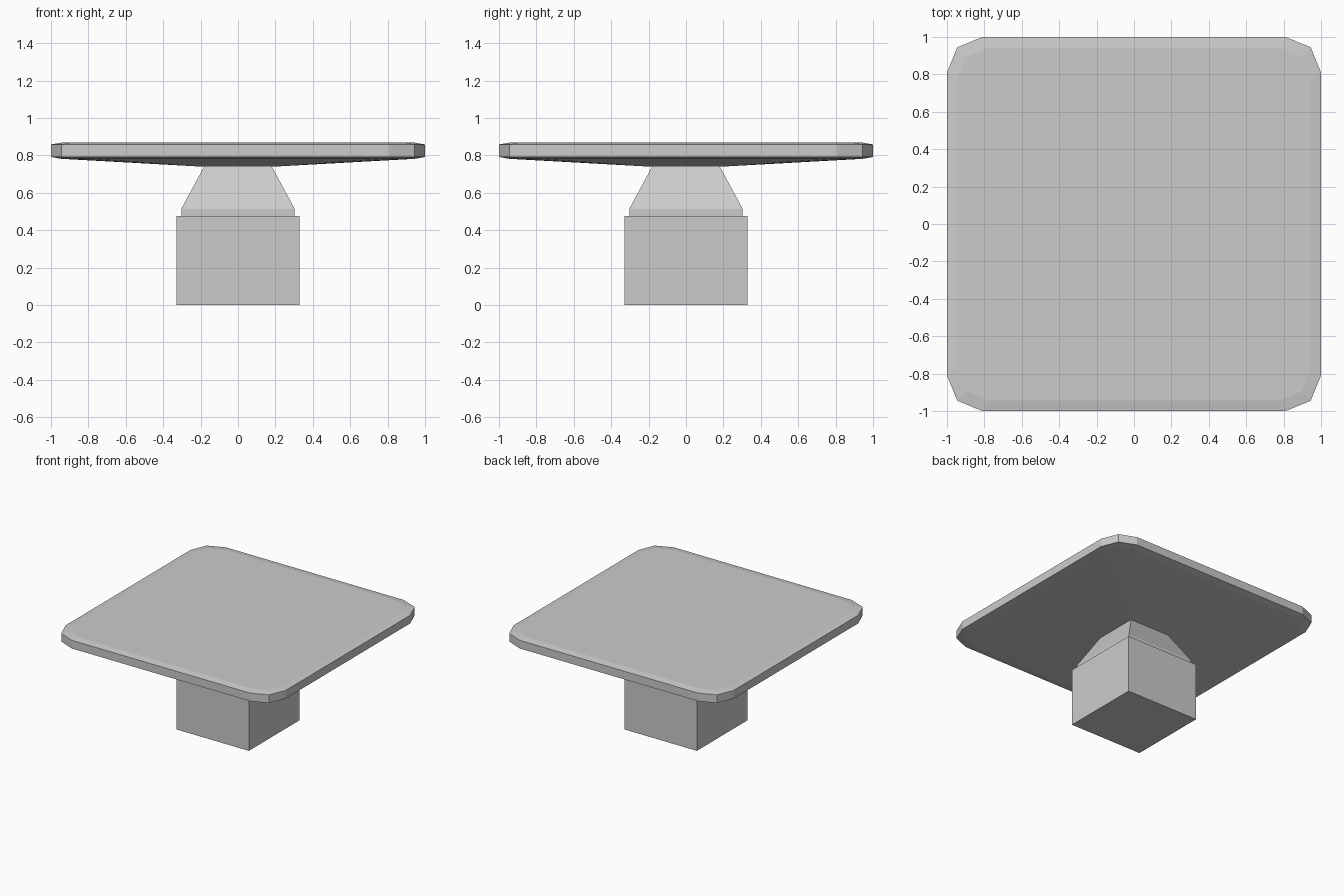
import bpy, bmesh

if "Cube" in bpy.data.objects:
    bpy.data.objects.remove(bpy.data.objects["Cube"])


def ring_points(half, cut):
    # square outline with two-segment rounded corners (cut = 0 gives a plain square)
    if cut == 0:
        return [(half, -half), (half, half), (-half, half), (-half, -half)]
    a, m = half - cut, half - cut * 0.29
    pts = []
    x, y = [half, m, a], [a, m, half]
    for k in range(4):
        for px, py in zip(x, y):
            for _ in range(k):
                px, py = -py, px
            pts.append((px, py))
    return pts


def loft(name, rings):
    # stack of (half width, corner cut, height), capped at both ends
    bm = bmesh.new()
    loops = [[bm.verts.new((x, y, z)) for x, y in ring_points(h, c)]
             for h, c, z in rings]
    for lo, hi in zip(loops, loops[1:]):
        n = len(lo)
        for i in range(n):
            j = (i + 1) % n
            bm.faces.new((lo[i], lo[j], hi[j], hi[i]))
    bm.faces.new(loops[0][::-1])
    bm.faces.new(loops[-1])
    bmesh.ops.remove_doubles(bm, verts=bm.verts, dist=1e-4)
    bmesh.ops.recalc_face_normals(bm, faces=bm.faces)
    mesh = bpy.data.meshes.new(name)
    bm.to_mesh(mesh)
    bm.free()
    obj = bpy.data.objects.new(name, mesh)
    bpy.context.collection.objects.link(obj)
    return obj


# square base block
loft("base_block", [(0.33, 0, 0), (0.33, 0, 0.475)])

# neck: short collar, then a taper up to the top
loft("neck", [(0.303, 0, 0.475), (0.303, 0, 0.515), (0.18, 0, 0.742)])

# top slab: sloped underside, straight rim, softened upper and lower edges
loft("top_slab", [(0.19, 0.002, 0.74), (0.945, 0.17, 0.782), (1.0, 0.19, 0.792),
                  (1.0, 0.19, 0.859), (0.945, 0.17, 0.868)])
